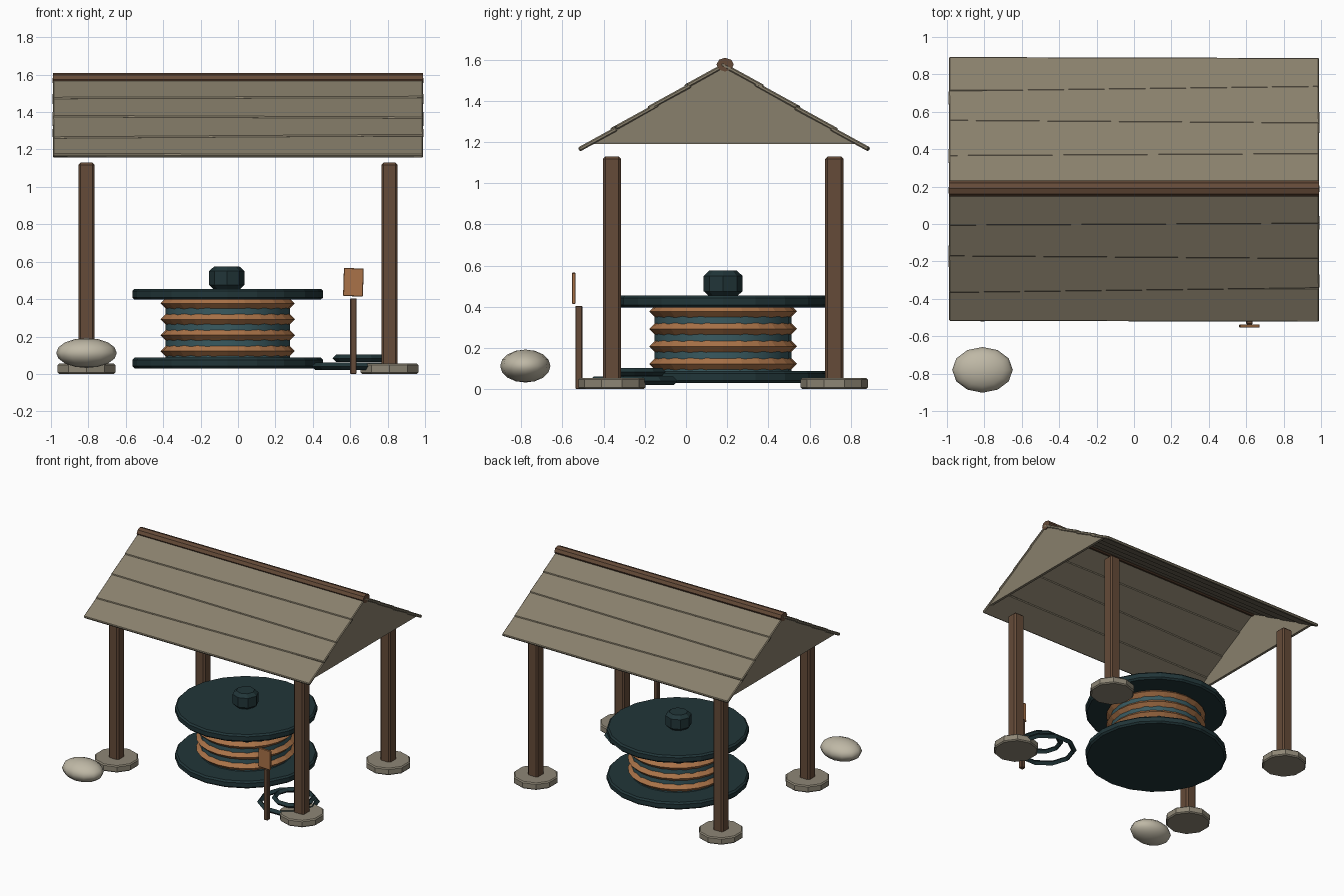
import bpy, bmesh, math
from mathutils import Matrix, Vector

cube = bpy.data.objects.get("Cube")
if cube:
    bpy.data.objects.remove(cube, do_unlink=True)


def material(name, rgb):
    m = bpy.data.materials.new(name)
    m.use_nodes = True
    m.diffuse_color = (*rgb, 1)
    m.node_tree.nodes["Principled BSDF"].inputs["Base Color"].default_value = (*rgb, 1)
    return m


ROOF = material("weathered planks", (0.25, 0.215, 0.15))
STONE = material("footing stone", (0.27, 0.24, 0.18))
ROCK = material("pale rock", (0.52, 0.48, 0.38))
WOOD = material("brown timber", (0.13, 0.07, 0.04))
COPPER = material("copper", (0.40, 0.17, 0.065))
TEAL = material("teal drum", (0.04, 0.10, 0.115))
DARK = material("dark iron", (0.015, 0.036, 0.04))


def finish(name, bm, mat, matrix=None, bevel=0, smooth=False):
    """Turn a bmesh into a placed, bevelled object."""
    bmesh.ops.recalc_face_normals(bm, faces=bm.faces)
    me = bpy.data.meshes.new(name)
    bm.to_mesh(me)
    bm.free()
    me.materials.append(mat)
    ob = bpy.data.objects.new(name, me)
    bpy.context.collection.objects.link(ob)
    if matrix is not None:
        ob.matrix_world = matrix
    if bevel:
        mod = ob.modifiers.new("soft edges", "BEVEL")
        mod.width = bevel
        mod.segments = 1
        mod.limit_method = "ANGLE"
        mod.angle_limit = math.radians(50)
    if smooth:
        bpy.ops.object.select_all(action="DESELECT")
        ob.select_set(True)
        bpy.context.view_layer.objects.active = ob
        bpy.ops.object.shade_smooth_by_angle(angle=math.radians(40))
    return ob


def box(name, centre, size, mat, rot=None, bevel=0):
    bm = bmesh.new()
    bmesh.ops.create_cube(bm, size=1, matrix=Matrix.Diagonal((*size, 1)))
    m = Matrix.Translation(centre)
    return finish(name, bm, mat, m @ rot if rot else m, bevel)


def drum(name, x, y, z0, z1, radius, sides, mat, bevel=0, smooth=False):
    bm = bmesh.new()
    bmesh.ops.create_cone(bm, cap_ends=True, segments=sides, radius1=radius,
                          radius2=radius, depth=z1 - z0)
    return finish(name, bm, mat, Matrix.Translation((x, y, (z0 + z1) / 2)), bevel, smooth)


def ring(name, centre, major, minor, sides, mat):
    bpy.ops.mesh.primitive_torus_add(location=centre, major_radius=major, minor_radius=minor,
                                     major_segments=sides, minor_segments=4)
    ob = bpy.context.object
    ob.name = name
    ob.data.materials.append(mat)
    return ob


# Posts on round footings
for side, x in (("left", 0.81), ("right", -0.81)):
    for end, y in (("front", -0.36), ("back", 0.72)):
        box(f"{end}_{side}_post", (x, y, 0.57), (0.088, 0.088, 1.12), WOOD, bevel=0.012)
        drum(f"{end}_{side}_footing", x, y, 0, 0.055, 0.163, 10, STONE, bevel=0.008)

# Roof: overlapping planks on both slopes
RIDGE = Vector((0, 0.185, 1.588))
PITCH = math.atan2(0.415, 0.705)
COUNT = 4
STEP = math.hypot(0.705, 0.415) / COUNT
yaws = (0.006, -0.008, 0.014, -0.003)
for end, sign in (("front", -1), ("back", 1)):
    slope = Matrix.Rotation(-sign * PITCH, 4, "X")
    for k in range(COUNT):
        along = slope @ Vector((0, sign * (k + 0.5) * STEP, -0.012))
        tilt = Matrix.Rotation(sign * 0.03, 4, "X") @ Matrix.Rotation(yaws[k], 4, "Z")
        width = STEP + (0.03 if k < COUNT - 1 else 0.005)
        box(f"{end}_roof_plank_{k + 1}", RIDGE + along, (1.98, width, 0.022), ROOF,
            slope @ tilt, bevel=0.006)

# Ridge beam
bm = bmesh.new()
bmesh.ops.create_cone(bm, cap_ends=True, segments=8, radius1=0.042, radius2=0.042, depth=1.98,
                      matrix=Matrix.Rotation(math.pi / 2, 4, "Y"))
finish("ridge_beam", bm, WOOD, Matrix.Translation((0, 0.19, 1.575)) @ Matrix.Diagonal((1, 1, 0.8, 1)))

# Triangular gables
for side, x in (("left", 0.965), ("right", -0.985)):
    bm = bmesh.new()
    face = bm.faces.new([bm.verts.new((x, y, z)) for y, z in
                         ((-0.455, 1.19), (0.825, 1.19), (0.185, 1.572))])
    new = bmesh.ops.extrude_face_region(bm, geom=[face])["geom"]
    bmesh.ops.translate(bm, vec=(0.02, 0, 0), verts=[v for v in new if isinstance(v, bmesh.types.BMVert)])
    finish(f"{side}_gable", bm, ROOF)

# Spool with copper windings
SX, SY = -0.055, 0.18
drum("lower_flange", SX, SY, 0.03, 0.087, 0.51, 20, DARK, bevel=0.012)
drum("upper_flange", SX, SY, 0.397, 0.455, 0.51, 20, DARK, bevel=0.012)
drum("spool_core", SX, SY, 0.08, 0.40, 0.333, 20, TEAL, smooth=True)
for k in range(4):
    ring(f"winding_{k + 1}", (SX, SY, 0.122 + k * 0.085), 0.327, 0.032, 24, COPPER)
drum("spool_knob", SX - 0.005, SY, 0.45, 0.575, 0.094, 8, DARK, bevel=0.025)

# Loose cable coils beside the spool
ring("large_cable_coil", (0.62, -0.255, 0.04), 0.205, 0.02, 10, DARK)
ring("small_cable_coil", (0.665, -0.25, 0.083), 0.14, 0.02, 10, DARK)

# Small sign
box("sign_post", (0.617, -0.52, 0.202), (0.034, 0.034, 0.405), WOOD, bevel=0.004)
box("sign_board", (0.617, -0.545, 0.49), (0.106, 0.016, 0.15), COPPER,
    Matrix.Rotation(0.03, 4, "Y"), bevel=0.003)

# Boulder
bm = bmesh.new()
bmesh.ops.create_uvsphere(bm, u_segments=12, v_segments=8, radius=1)
finish("boulder", bm, ROCK, Matrix.Translation((-0.81, -0.78, 0.112)) @ Matrix.Diagonal((0.162, 0.122, 0.08, 1)),
       smooth=True)
